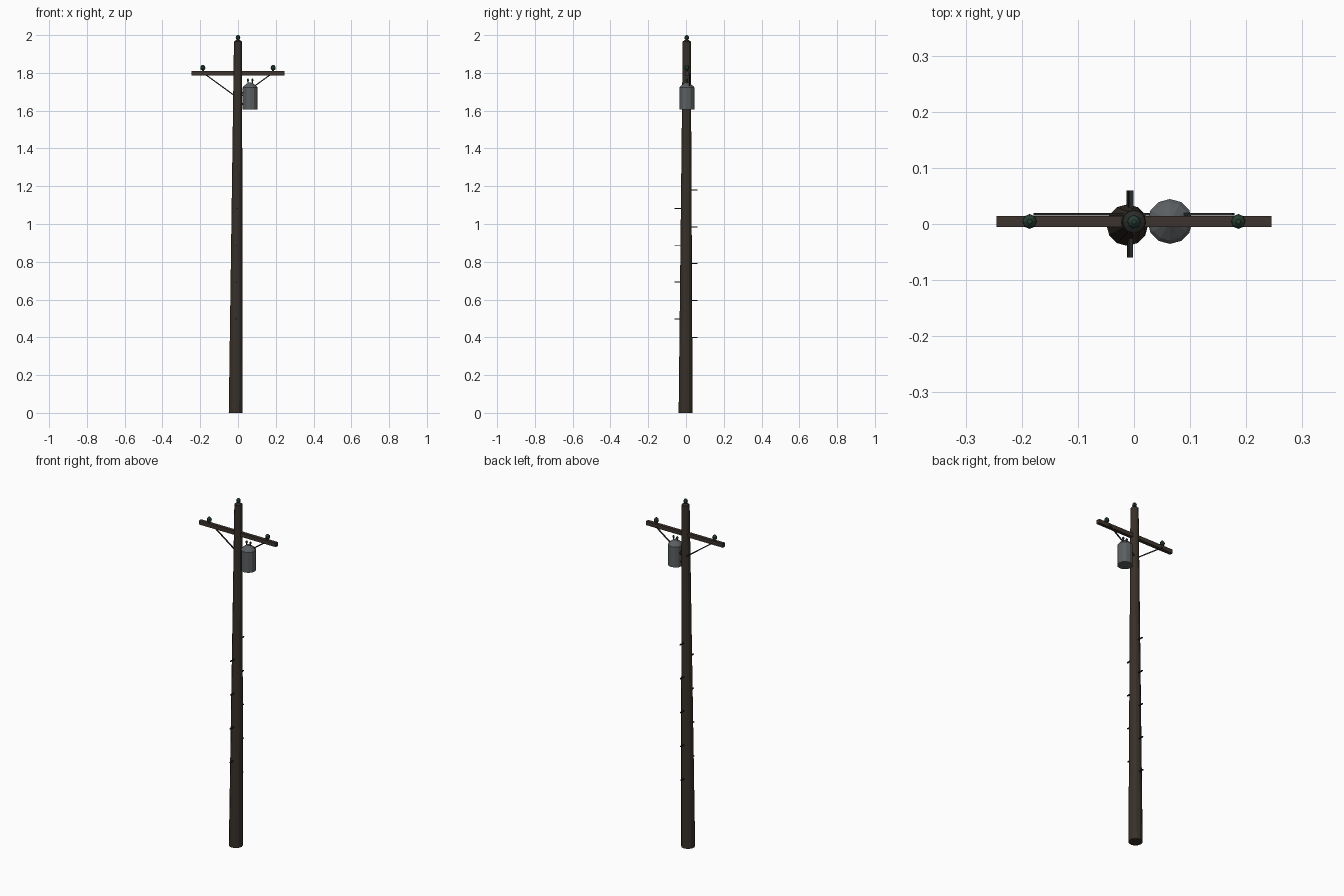
import bpy, bmesh, math
from mathutils import Vector

if "Cube" in bpy.data.objects:
    bpy.data.objects.remove(bpy.data.objects["Cube"])


def material(name, rgb):
    m = bpy.data.materials.new(name)
    m.diffuse_color = (*rgb, 1)
    m.use_nodes = True
    m.node_tree.nodes["Principled BSDF"].inputs["Base Color"].default_value = m.diffuse_color
    return m


WOOD = material("dark_wood", (0.040, 0.030, 0.022))
ARM = material("arm_wood", (0.048, 0.034, 0.026))
STEEL = material("tank_grey", (0.105, 0.115, 0.120))
IRON = material("dark_iron", (0.022, 0.024, 0.022))
GLASS = material("green_glass", (0.022, 0.050, 0.034))


def finish(name, bm, mat):
    bmesh.ops.recalc_face_normals(bm, faces=bm.faces)
    me = bpy.data.meshes.new(name)
    bm.to_mesh(me)
    bm.free()
    me.materials.append(mat)
    ob = bpy.data.objects.new(name, me)
    bpy.context.collection.objects.link(ob)
    return ob


def lathe(name, rings, sides, mat):
    """Flat-sided body from rings given as (x, y, z, radius)."""
    bm = bmesh.new()
    loops = []
    for x, y, z, r in rings:
        loops.append([bm.verts.new((x + r * math.sin(2 * math.pi * i / sides),
                                    y + r * math.cos(2 * math.pi * i / sides), z))
                      for i in range(sides)])
    for a, b in zip(loops, loops[1:]):
        for i in range(sides):
            j = (i + 1) % sides
            bm.faces.new((a[i], a[j], b[j], b[i]))
    bm.faces.new(loops[0])
    bm.faces.new(loops[-1])
    return finish(name, bm, mat)


def bar(name, a, b, width, depth, mat):
    """Rectangular bar between two points; width lies along world y where possible."""
    a, b = Vector(a), Vector(b)
    d = (b - a).normalized()
    ref = Vector((0, 1, 0)) if abs(d.y) < 0.9 else Vector((1, 0, 0))
    u = ref * width / 2
    v = d.cross(ref).normalized() * depth / 2
    bm = bmesh.new()
    ends = [[bm.verts.new(p + s * u + t * v) for s, t in ((-1, -1), (1, -1), (1, 1), (-1, 1))]
            for p in (a, b)]
    for i in range(4):
        j = (i + 1) % 4
        bm.faces.new((ends[0][i], ends[0][j], ends[1][j], ends[1][i]))
    bm.faces.new(ends[0])
    bm.faces.new(ends[1])
    return finish(name, bm, mat)


def pole_at(z):
    t = z / 1.965
    return -0.012 + 0.012 * t, -0.002 + 0.006 * t, z, 0.037 - 0.0155 * t


def insulator(name, x, y, z, s=1.0):
    prof = ((0, 0.005), (0.006, 0.005), (0.009, 0.010), (0.017, 0.012),
            (0.025, 0.010), (0.031, 0.004))
    lathe(name, [(x, y, z + h * s, r * s) for h, r in prof], 8, GLASS)


# Leaning tapered pole with a low metal cap
lathe("pole", [pole_at(z) for z in (0, 0.5, 1.0, 1.5, 1.965)], 12, WOOD)
lathe("pole_cap", [(0, 0.004, 1.962, 0.0215), (0, 0.004, 1.967, 0.020),
                   (0, 0.004, 1.974, 0.009)], 12, IRON)
insulator("top_insulator", 0, 0.004, 1.969)

# Crossarm, its insulators and diagonal braces
bar("crossarm", (-0.245, 0.0045, 1.798), (0.245, 0.0045, 1.798), 0.019, 0.023, ARM)
for side, s in (("left", -1), ("right", 1)):
    insulator(side + "_insulator", s * 0.186, 0.0045, 1.808, 1.1)
    bar(side + "_brace", (s * 0.177, 0.0175, 1.795), (s * 0.008, 0.0175, 1.672),
        0.005, 0.006, IRON)

# Transformer tank with conical lid, bushings and mounting brackets
tx, ty = 0.064, 0.0045
lathe("transformer", [(tx, ty, 1.605, 0.040), (tx, ty, 1.722, 0.040),
                      (tx, ty, 1.730, 0.034), (tx, ty, 1.749, 0.010)], 12, STEEL)
for side, s in (("left", -1), ("right", 1)):
    x = tx + s * 0.012
    lathe(side + "_bushing", [(x, ty, 1.736, 0.003), (x, ty, 1.754, 0.003),
                              (x, ty, 1.758, 0.006), (x, ty, 1.765, 0.006),
                              (x, ty, 1.769, 0.003)], 6, GLASS)
for name, z in (("lower_bracket", 1.635), ("upper_bracket", 1.695)):
    bar(name, (0.005, ty, z), (0.035, ty, z), 0.014, 0.010, IRON)

# Climbing steps alternating back and front
for i in range(9):
    z = 0.40 + 0.0975 * i
    x = pole_at(z)[0]
    s = 1 if i % 2 == 0 else -1
    bar("climbing_step_%d" % (i + 1), (x, 0, z), (x, s * 0.060, z), 0.007, 0.005, IRON)
